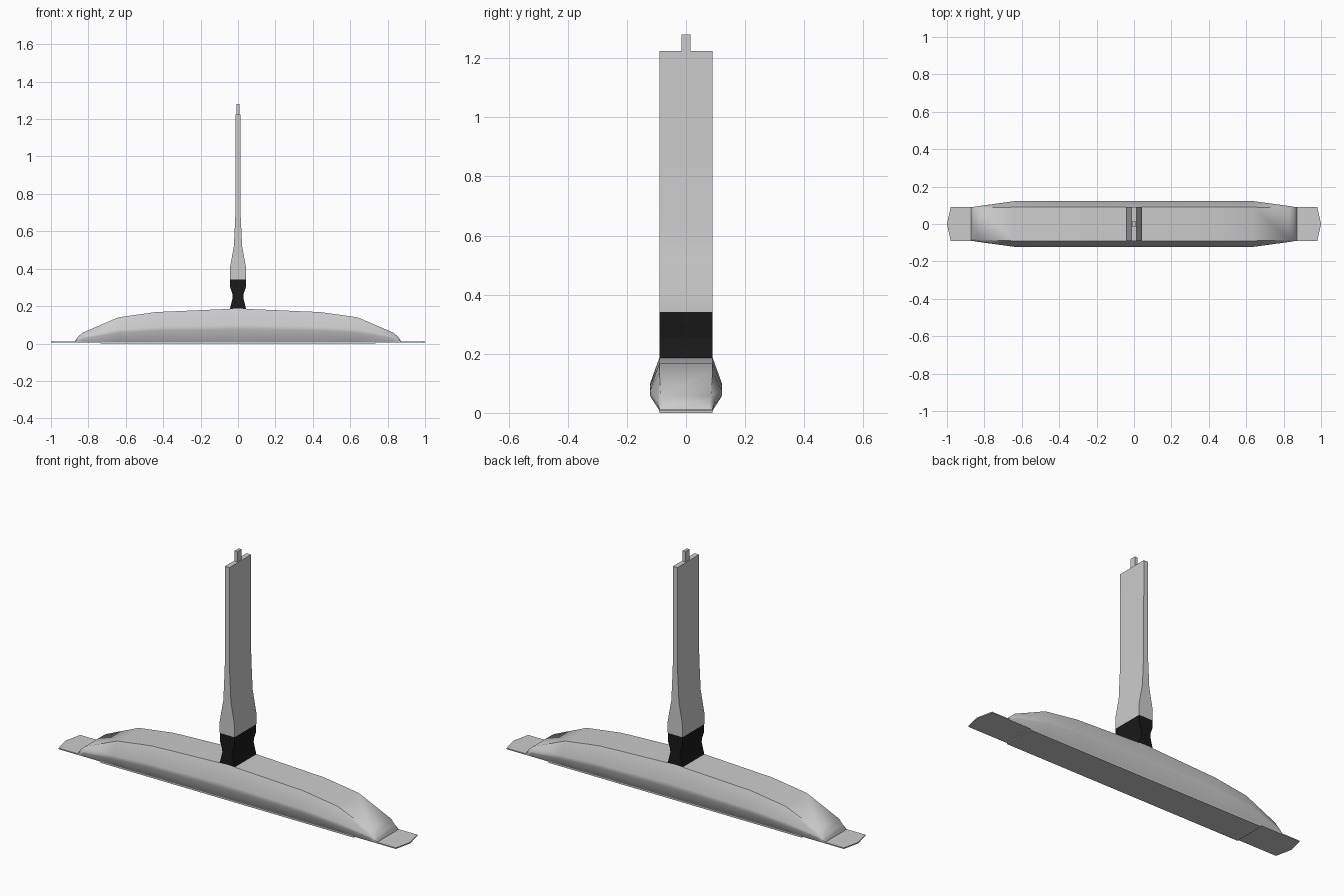
import bpy, bmesh

if "Cube" in bpy.data.objects:
    bpy.data.objects.remove(bpy.data.objects["Cube"])


def finish(bm, name, angle=None, color=None):
    bmesh.ops.recalc_face_normals(bm, faces=bm.faces)
    me = bpy.data.meshes.new(name)
    bm.to_mesh(me)
    bm.free()
    ob = bpy.data.objects.new(name, me)
    bpy.context.collection.objects.link(ob)
    if color:
        mat = bpy.data.materials.new(name)
        mat.diffuse_color = color
        mat.use_nodes = True
        mat.node_tree.nodes["Principled BSDF"].inputs["Base Color"].default_value = mat.diffuse_color
        me.materials.append(mat)
    if angle:
        bpy.ops.object.select_all(action='DESELECT')
        ob.select_set(True)
        bpy.context.view_layer.objects.active = ob
        bpy.ops.object.shade_smooth_by_angle(angle=angle)
    return ob


def loft(name, rings, angle=None, color=None):
    """Bridge closed rings of points and cap both ends."""
    bm = bmesh.new()
    loops = [[bm.verts.new(p) for p in r] for r in rings]
    n = len(loops[0])
    for a, b in zip(loops, loops[1:]):
        for i in range(n):
            j = (i + 1) % n
            bm.faces.new((a[i], a[j], b[j], b[i]))
    bm.faces.new(loops[0])
    bm.faces.new(loops[-1])
    return finish(bm, name, angle, color)


def rect(hx, hy, z):
    return [(-hx, -hy, z), (hx, -hy, z), (hx, hy, z), (-hx, hy, z)]


# humped base: bulging cross-section that tapers towards both ends
def section(x, top, hw, top_hw):
    low, high = 0.01 + (top - 0.01) * 0.37, 0.01 + (top - 0.01) * 0.5
    half = [(0.09, 0.008), (hw, low), (hw, high), (top_hw, top)]
    return [(x, y, z) for y, z in half] + [(x, -y, z) for y, z in half[::-1]]


stations = [(0, 0.187, 0.122, 0.09), (0.44, 0.168, 0.122, 0.09),
            (0.64, 0.14, 0.122, 0.09), (0.83, 0.058, 0.096, 0.085),
            (0.855, 0.037, 0.092, 0.08), (0.872, 0.011, 0.089, 0.078)]
full = [(-x, t, w, u) for x, t, w, u in stations[:0:-1]] + stations
loft("base_body", [section(*s) for s in full], 0.9)

# thin foot plate with pointed ends, and the thicker pad under its middle
outline = [(-0.98, -0.09), (0.98, -0.09), (1, 0), (0.98, 0.09), (-0.98, 0.09), (-1, 0)]
loft("foot_plate", [[(x, y, z) for x, y in outline] for z in (0.006, 0.012)])
loft("foot_pad", [rect(0.735, 0.09, 0), rect(0.735, 0.09, 0.009)])

# black flexible joint with a pinched waist
loft("flexible_joint", [rect(h, 0.09, z) for h, z in
     [(0.043, 0.185), (0.028, 0.245), (0.03, 0.265), (0.042, 0.3), (0.043, 0.342)]],
     0.7, (0.01, 0.01, 0.01, 1))

# flat post flaring at its foot
loft("post", [rect(h, 0.09, z) for h, z in
     [(0.043, 0.342), (0.044, 0.4), (0.022, 0.52), (0.014, 0.69), (0.013, 1.225)]], 0.7)

# small tab on top
loft("top_tab", [rect(0.008, 0.016, 1.22), rect(0.008, 0.016, 1.28)])
